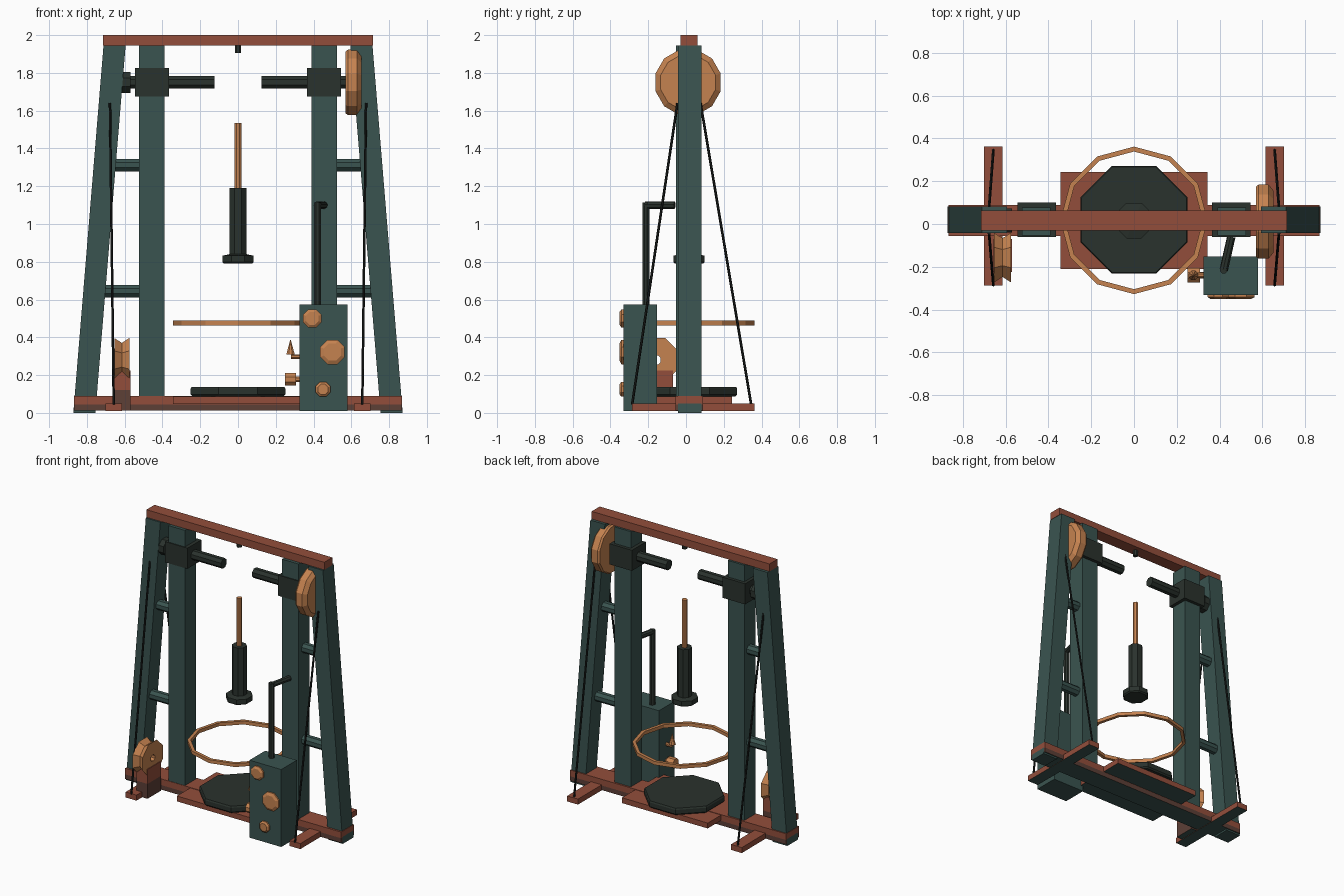
import bpy, bmesh
from math import pi, cos, sin
from mathutils import Vector

if "Cube" in bpy.data.objects:
    bpy.data.objects.remove(bpy.data.objects["Cube"])


def material(name, rgb):
    m = bpy.data.materials.new(name)
    m.use_nodes = True
    m.diffuse_color = (*rgb, 1)
    m.node_tree.nodes["Principled BSDF"].inputs["Base Color"].default_value = (*rgb, 1)
    return m


TEAL = material("teal_paint", (0.042, 0.088, 0.08))
IRON = material("dark_iron", (0.023, 0.032, 0.026))
BROWN = material("red_brown_wood", (0.29, 0.076, 0.044))
MUD = material("weathered_wood", (0.11, 0.05, 0.037))
TAN = material("tan_brass", (0.56, 0.225, 0.08))
WIRE = material("black_cable", (0.01, 0.012, 0.011))
MID = 0.016  # depth of the frame's centre plane
X, Y, Z = Vector((1, 0, 0)), Vector((0, 1, 0)), Vector((0, 0, 1))


def finish(name, bm, *mats):
    bmesh.ops.recalc_face_normals(bm, faces=bm.faces)
    mesh = bpy.data.meshes.new(name)
    bm.to_mesh(mesh)
    bm.free()
    for m in mats:
        mesh.materials.append(m)
    ob = bpy.data.objects.new(name, mesh)
    bpy.context.collection.objects.link(ob)
    return ob


def box(name, xs, ys, zs, mat, lean=0, under=None, split=None):
    """Box from ranges; lean shifts the top in x, under colours the bottom,
    split colours the sides below that height."""
    bm = bmesh.new()
    bmesh.ops.create_cube(bm, size=1)
    for v in bm.verts:
        top = v.co.z > 0
        v.co = Vector((xs[v.co.x > 0] + lean * top, ys[v.co.y > 0], zs[top]))
    if split:
        bmesh.ops.bisect_plane(bm, geom=bm.verts[:] + bm.edges[:] + bm.faces[:],
                               plane_co=Z * split, plane_no=Z)
    bm.normal_update()
    for f in bm.faces:
        if under and f.normal.z < -0.5:
            f.material_index = 1
        elif split and f.calc_center_median().z < split:
            f.material_index = 2
    return finish(name, bm, mat, under or mat, MUD)


def lathe(name, profile, n, mat, centre, axis=Z, closed=False, phase=0.5):
    """Turn (distance along axis, radius) points about an axis in n sides."""
    bm = bmesh.new()
    turn = Z.rotation_difference(axis)
    rings = []
    for a, r in profile:
        angles = [2 * pi * (i + phase) / n for i in range(n)]
        rings.append([bm.verts.new(Vector(centre) + turn @ Vector((r * cos(t), r * sin(t), a)))
                      for t in angles])
    pairs = list(zip(rings, rings[1:]))
    if closed:
        pairs.append((rings[-1], rings[0]))
    else:
        bm.faces.new(rings[0])
        bm.faces.new(rings[-1])
    for lo, hi in pairs:
        for i in range(n):
            j = (i + 1) % n
            bm.faces.new((lo[i], lo[j], hi[j], hi[i]))
    return finish(name, bm, mat)


def rod(name, a, b, r, mat, n=8):
    a, b = Vector(a), Vector(b)
    return lathe(name, [(0, r), ((b - a).length, r)], n, mat, a, (b - a).normalized())


def span(s, a, b):
    """Range in x, mirrored when s is -1."""
    return sorted((s * a, s * b))


# Base and top beam
box("base_beam", (-0.868, 0.868), (-0.056, 0.09), (0.012, 0.09), BROWN, under=TEAL, split=0.045)
box("base_platform", (-0.345, 0.345), (-0.21, 0.243), (0.048, 0.087), BROWN, under=TEAL)
box("top_beam", (-0.715, 0.715), (-0.03, 0.062), (1.945, 2), BROWN)
rod("beam_stud", (0, MID, 1.905), (0, MID, 1.95), 0.018, IRON)

# Side frames, mirrored
for s, side in ((1, "left"), (-1, "right")):
    box(side + "_upright", span(s, 0.39, 0.523), (-0.053, 0.077), (0.03, 1.945), TEAL)
    box(side + "_leaning_leg", span(s, 0.755, 0.872), (-0.042, 0.082), (0, 1.945), TEAL,
        lean=-0.16 * s)
    box(side + "_cross_foot", span(s, 0.615, 0.702), (-0.287, 0.362), (0.01, 0.05), BROWN, under=TEAL)
    for z, end in ((1.312, 0.69), (0.645, 0.745)):
        rod(side + "_strut", (s * 0.5, MID, z), (s * end, MID, z), 0.036, TEAL)
    for y_top, y_foot in ((-0.045, -0.285), (0.077, 0.345)):
        rod(side + "_guy_cable", (s * 0.678, y_top, 1.64), (s * 0.658, y_foot, 0.045), 0.007, WIRE, 6)
    box(side + "_bearing", span(s, 0.365, 0.545), (-0.06, 0.1), (1.675, 1.825), IRON)
    rod(side + "_spindle", (s * 0.125, MID, 1.75), (s * 0.6, MID, 1.75), 0.036, IRON)

# Spindle ends: collar and pin on one side, hand wheel on the other
rod("spindle_collar", (-0.62, MID, 1.75), (-0.57, MID, 1.75), 0.06, IRON)
rod("spindle_pin", (-0.672, MID, 1.752), (-0.6, MID, 1.752), 0.032, IRON)
lathe("hand_wheel", [(0, 0.17), (0.012, 0.179), (0.06, 0.179), (0.083, 0.15)], 12, TAN,
      (0.57, MID - 0.005, 1.75), X)

# Hanging weight, hoop and turntable
rod("weight_stem", (0, MID, 1.18), (0, MID, 1.535), 0.019, TAN)
lathe("weight", [(0, 0.08), (0.008, 0.09), (0.042, 0.09), (0.05, 0.05), (0.4, 0.05)], 8, IRON,
      (0, MID, 0.79))
lathe("hoop", [(0, 0.345), (0.025, 0.345), (0.025, 0.322), (0, 0.322)], 12, TAN,
      (0, MID + 0.001, 0.463), closed=True, phase=0)
lathe("turntable", [(0, 0.262), (0.01, 0.272), (0.04, 0.272), (0.05, 0.266)], 8, IRON,
      (0, MID + 0.004, 0.088))

# Grooved pulley on its stand
lathe("pulley", [(-0.04, 0.025), (-0.04, 0.126), (0, 0.098), (0.04, 0.126), (0.04, 0.025)], 8, TAN,
      (-0.615, -0.157, 0.28), X, closed=True)
box("pulley_stand", (-0.657, -0.57), (-0.225, -0.07), (0.012, 0.225), BROWN, under=TEAL, split=0.12)

# Control cabinet with front knobs
box("control_cabinet", (0.325, 0.58), (-0.332, -0.153), (0.01, 0.573), TEAL)
for x, z, r in ((0.393, 0.5, 0.052), (0.5, 0.322, 0.07), (0.45, 0.125, 0.042)):
    lathe("front_knob", [(0, r), (0.012, r), (0.022, r * 0.7)], 8, TAN, (x, -0.33, z), -Y)

# Side tap and pointed switch
rod("tap_stem", (0.3, -0.24, 0.178), (0.33, -0.24, 0.178), 0.016, TAN)
rod("tap_knob", (0.25, -0.24, 0.177), (0.308, -0.24, 0.177), 0.036, TAN)
rod("switch_arm", (0.28, -0.24, 0.298), (0.33, -0.24, 0.298), 0.013, TAN)
lathe("switch_cone", [(0, 0.024), (0.075, 0.002)], 8, TAN, (0.278, -0.24, 0.31))

# Cranked lever
rod("lever_post", (0.42, -0.213, 0.56), (0.42, -0.213, 1.115), 0.02, IRON)
rod("lever_handle", (0.42, -0.215, 1.1), (0.455, -0.06, 1.1), 0.02, IRON)
